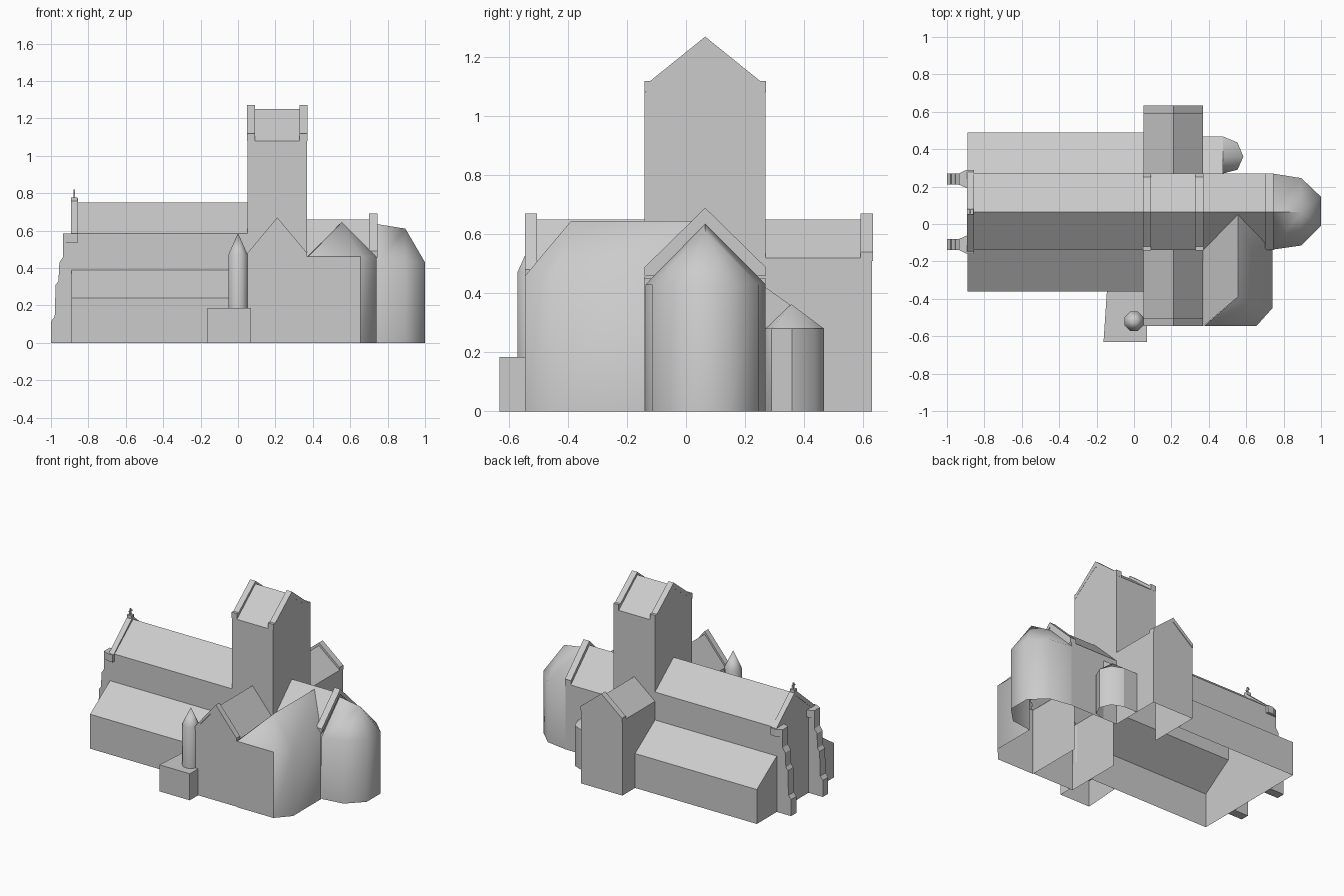
import bpy, bmesh, math

if "Cube" in bpy.data.objects:
    bpy.data.objects.remove(bpy.data.objects["Cube"])


def shell(name, verts, faces, smooth=None):
    bm = bmesh.new()
    vs = [bm.verts.new(v) for v in verts]
    for f in faces:
        bm.faces.new([vs[i] for i in f])
    bmesh.ops.recalc_face_normals(bm, faces=bm.faces)
    me = bpy.data.meshes.new(name)
    bm.to_mesh(me)
    bm.free()
    ob = bpy.data.objects.new(name, me)
    bpy.context.collection.objects.link(ob)
    if smooth:
        bpy.ops.object.select_all(action='DESELECT')
        ob.select_set(True)
        bpy.context.view_layer.objects.active = ob
        bpy.ops.object.shade_smooth_by_angle(angle=math.radians(smooth))
    return ob


def extrude(name, axis, a, b, prof, closed=False, caps=(True, True)):
    """Sweep a 2D profile along an axis from a to b."""
    place = {'x': lambda t, p: (t, p[0], p[1]),
             'y': lambda t, p: (p[0], t, p[1]),
             'z': lambda t, p: (p[0], p[1], t)}[axis]
    n = len(prof)
    verts = [place(t, p) for t in (a, b) for p in prof]
    faces = [(i, (i + 1) % n, n + (i + 1) % n, n + i) for i in range(n if closed else n - 1)]
    if caps[0]:
        faces.append(tuple(range(n)))
    if caps[1]:
        faces.append(tuple(range(n, 2 * n)))
    return shell(name, verts, faces)


def gable(name, axis, a, b, lo, hi, base, eave, ridge, caps=(True, True)):
    mid = (lo + hi) / 2
    prof = [(lo, base), (lo, eave), (mid, ridge), (hi, eave), (hi, base)]
    return extrude(name, axis, a, b, prof, caps=caps)


def parapet(name, axis, a, b, lo, hi, low, shoulder, top, s=0.001):
    mid = (lo + hi) / 2
    prof = [(lo, low), (lo, shoulder), (lo + s, shoulder), (mid, top), (hi - s, shoulder),
            (hi, shoulder), (hi, low), (mid, low + top - shoulder)]
    return extrude(name, axis, a, b, prof, closed=True)


def box(name, x0, x1, y0, y1, z0, z1):
    return extrude(name, 'z', z0, z1, [(x0, y0), (x1, y0), (x1, y1), (x0, y1)], closed=True)


S, N, MID = -0.14, 0.27, 0.065

# Nave upper walls and roof, west wall below
gable("nave", 'x', -0.89, 0.05, S, N, 0.39, 0.585, 0.75, (True, False))
shell("nave_west_wall", [(-0.89, S, 0), (-0.89, N, 0), (-0.89, N, 0.39), (-0.89, S, 0.39)], [(0, 1, 2, 3)])
parapet("nave_parapet", 'x', -0.893, -0.855, -0.15, 0.28, 0.55, 0.585, 0.77)

# Lean-to aisles, mirrored about the nave axis
for side, nm in ((-1, "south"), (1, "north")):
    wall, out = MID + side * 0.205, MID + side * 0.425
    extrude(nm + "_aisle", 'x', -0.89, 0.05, [(out, 0), (out, 0.24), (wall, 0.39)], caps=(False, False))
    shell(nm + "_aisle_west_end", [(-0.89, out, 0), (-0.89, out, 0.24), (-0.89, wall, 0.39), (-0.89, wall, 0)],
          [(0, 1, 2, 3)])
    # Stepped west buttress
    step = [(-0.89, 0), (-1, 0), (-1, 0.115), (-0.98, 0.14), (-0.975, 0.31), (-0.96, 0.33),
            (-0.955, 0.43), (-0.935, 0.46), (-0.935, 0.54), (-0.89, 0.54)]
    extrude(nm + "_buttress", 'y', wall - side * 0.06, wall, step)
    # Kneeler stone on top of the buttress
    kn = [(-0.935, 0.06), (-0.935, 0), (-0.895, -0.02), (-0.855, -0.02), (-0.855, 0), (-0.89, 0), (-0.89, 0.08)]
    extrude(nm + "_kneeler", 'z', 0.535, 0.585, [(x, wall - side * d) for x, d in kn], closed=True)

# Finial cross
box("finial_base", -0.892, -0.858, 0.05, 0.08, 0.755, 0.778)
box("finial_post", -0.88, -0.872, 0.061, 0.069, 0.77, 0.82)
box("finial_arms", -0.88, -0.872, 0.05, 0.08, 0.798, 0.806)

# Crossing tower with saddleback roof
gable("tower", 'x', 0.05, 0.37, S, N, 0.45, 1.08, 1.25)
for a, b, nm in ((0.049, 0.09, "west"), (0.33, 0.371, "east")):
    parapet("tower_parapet_" + nm, 'x', a, b, S - 0.001, N + 0.001, 1.08, 1.12, 1.27, 0.02)

# Transepts
gable("south_transept", 'y', -0.54, S, 0.05, 0.37, 0, 0.46, 0.65, (True, False))
parapet("south_transept_parapet", 'y', -0.545, -0.505, 0.05, 0.37, 0.455, 0.48, 0.67)
gable("north_transept", 'y', N, 0.63, 0.05, 0.37, 0, 0.52, 0.65, (False, True))
parapet("north_transept_parapet", 'y', 0.592, 0.634, 0.05, 0.37, 0.51, 0.54, 0.67)

# Choir: roof notched for the chapel valley, north wall, east parapet
shell("choir",
      [(0.37, S, 0.46), (0.555, 0.05, 0.645), (0.74, S, 0.46), (0.74, MID, 0.66), (0.37, MID, 0.66),
       (0.37, N, 0.46), (0.74, N, 0.46), (0.37, N, 0), (0.74, N, 0)],
      [(0, 1, 2, 3, 4), (4, 3, 6, 5), (5, 6, 8, 7), (2, 3, 6)])
parapet("choir_parapet", 'x', 0.70, 0.745, S, N, 0.455, 0.49, 0.69)

# Apse with rounded hip roof
plan = [(0.74, -0.137), (0.895, -0.115), (1, -0.01), (1, 0.145), (0.895, 0.245), (0.74, 0.27)]
n = len(plan)
verts = [(x, y, z) for z in (0, 0.43) for x, y in plan] + [(0.74, MID, 0.635), (0.895, MID, 0.61)]
faces = [(i, i + 1, n + i + 1, n + i) for i in range(n - 1)]
faces += [(6, 7, 13, 12), (7, 8, 13), (8, 9, 13), (9, 10, 13), (10, 11, 12, 13)]
shell("apse", verts, faces, 50)

# South-east chapel: curved outer side, then flat front wall and west slope
E = 0.46
shell("southeast_chapel",
      [(0.655, -0.545, 0), (0.74, -0.45, 0), (0.74, S, 0),
       (0.655, -0.545, E), (0.74, -0.45, E), (0.74, S, E),
       (0.555, -0.39, 0.645), (0.555, 0.05, 0.645), (0.375, -0.545, E)],
      [(0, 1, 4, 3), (1, 2, 5, 4), (3, 4, 6), (4, 5, 7, 6), (8, 3, 6)], 47)
shell("southeast_chapel_front", [(0.37, -0.545, 0), (0.655, -0.545, 0), (0.655, -0.545, E), (0.37, -0.545, E)],
      [(0, 1, 2, 3)])
shell("southeast_chapel_west_roof",
      [(0.372, -0.545, E), (0.555, -0.39, 0.645), (0.555, 0.05, 0.645), (0.37, S, E)], [(0, 1, 2, 3)])

# North-east chapel: lean-to with a small half-round end
extrude("northeast_chapel", 'x', 0.37, 0.475, [(0.468, 0), (0.468, 0.28), (N, 0.42)], caps=(False, False))
shell("northeast_chapel_gable", [(0.475, N, 0.28), (0.475, N, 0.42), (0.475, 0.468, 0.28)], [(0, 1, 2)])
plan = [(0.475, 0.468), (0.553, 0.436), (0.585, 0.36), (0.553, 0.29), (0.475, N)]
n = len(plan)
verts = [(x, y, z) for z in (0, 0.28) for x, y in plan] + [(0.475, 0.357, 0.363)]
faces = [(i, i + 1, n + i + 1, n + i) for i in range(n - 1)]
faces += [(n + i, n + i + 1, 2 * n) for i in range(n - 1)]
shell("northeast_chapel_apse", verts, faces, 46)

# Stair turret block (open below) and octagonal spired turret
extrude("turret_block", 'z', 0, 0.185, [(-0.163, -0.632), (0.07, -0.632), (0.07, -0.54), (0.05, -0.54),
                                        (0.05, -0.36), (-0.145, -0.36)], closed=True, caps=(False, True))
ring = [(0.056 * math.cos(math.pi * (i + 0.5) / 4), -0.52 + 0.056 * math.sin(math.pi * (i + 0.5) / 4))
        for i in range(8)]
verts = [(x, y, z) for z in (0.185, 0.47) for x, y in ring] + [(0, -0.52, 0.587)]
faces = [(i, (i + 1) % 8, 8 + (i + 1) % 8, 8 + i) for i in range(8)]
faces += [(8 + i, 8 + (i + 1) % 8, 16) for i in range(8)]
shell("turret", verts, faces, 50)
